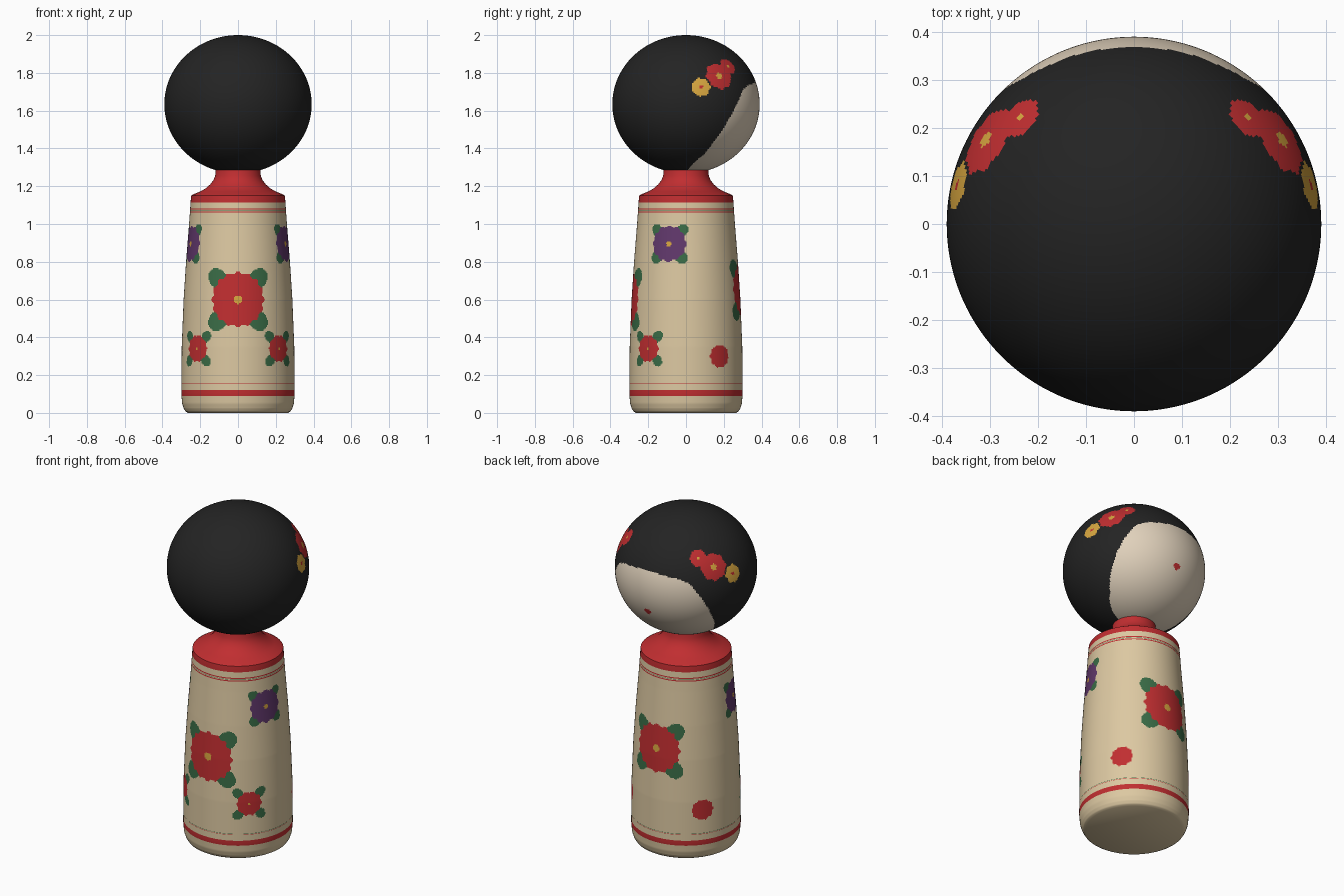
import bpy, math
from mathutils import Vector

if "Cube" in bpy.data.objects:
    bpy.data.objects.remove(bpy.data.objects["Cube"])

# ---- colours ----
COLOURS = {
    "cream_wood": (0.72, 0.58, 0.36), "red": (0.53, 0.027, 0.03),
    "green": (0.042, 0.15, 0.062), "purple": (0.12, 0.04, 0.15),
    "yellow": (0.68, 0.38, 0.05), "black": (0.017, 0.017, 0.017),
    "skin": (0.75, 0.64, 0.50)}
NAMES = list(COLOURS)
MATS = []
for n, c in COLOURS.items():
    m = bpy.data.materials.new(n)
    m.diffuse_color = (*c, 1)
    m.use_nodes = True
    m.node_tree.nodes["Principled BSDF"].inputs["Base Color"].default_value = m.diffuse_color
    MATS.append(m)


def lerp(table, x):
    """Straight-line lookup in a list of (x, value) pairs."""
    if x <= table[0][0]:
        return table[0][1]
    for (a, va), (b, vb) in zip(table, table[1:]):
        if x <= b:
            return va + (vb - va) * (x - a) / (b - a)
    return table[-1][1]


def lathe(name, profile, segs, rule):
    """Turned solid; rule(phi, centre) names each face's colour (phi 0 = front, + to right)."""
    verts, faces = [], []
    for r, z in profile:
        for j in range(segs):
            a = 2 * math.pi * j / segs
            verts.append((r * math.sin(a), -r * math.cos(a), z))
    for i in range(len(profile) - 1):
        for j in range(segs):
            k = (j + 1) % segs
            faces.append((i * segs + j, i * segs + k, (i + 1) * segs + k, (i + 1) * segs + j))
    faces.append(tuple(reversed(range(segs))))
    faces.append(tuple(range((len(profile) - 1) * segs, len(profile) * segs)))
    me = bpy.data.meshes.new(name)
    me.from_pydata(verts, [], faces)
    for m in MATS:
        me.materials.append(m)
    for p in me.polygons:
        c = p.center
        p.material_index = NAMES.index(rule(math.atan2(c.x, -c.y), c))
    ob = bpy.data.objects.new(name, me)
    bpy.context.collection.objects.link(ob)
    bpy.ops.object.select_all(action='DESELECT')
    ob.select_set(True)
    bpy.context.view_layer.objects.active = ob
    bpy.ops.object.shade_smooth_by_angle(angle=math.radians(35))
    return ob


def flower(u, v, rad, petals, colour, heart, heart_colour, leaf):
    """Colour of a flower at local (u, v), or None outside it."""
    d = math.hypot(u, v)
    if d < heart:
        return heart_colour
    if d < rad * (0.955 + 0.045 * math.cos(petals * math.atan2(v, u))):
        return colour
    if leaf and d < leaf:
        s = (abs(u) + abs(v)) / math.sqrt(2)      # along the diagonal
        t = (abs(u) - abs(v)) / math.sqrt(2)      # across it
        if ((s - 0.72 * leaf) / (0.29 * leaf)) ** 2 + (t / (0.23 * leaf)) ** 2 < 1:
            return "green"
    return None


# ---- body: tapered turned block with painted bands and flowers ----
BODY_R = [(0, 0.265), (0.008, 0.278), (0.025, 0.288), (0.05, 0.296), (0.1, 0.30), (0.35, 0.298),
          (0.6, 0.288), (0.8, 0.275), (1.0, 0.259), (1.13, 0.25), (1.15, 0.248)]
STRIPES = [(0.09, 0.12, "red"), (0.154, 0.156, "red"), (0.16, 0.162, "green"),
           (1.06, 1.066, "red"), (1.070, 1.072, "green"), (1.076, 1.082, "red"),
           (1.115, 1.2, "red")]
# angle from front, height, radius, petals, colour, heart radius, leaf reach
BODY_FLOWERS = [(0, 0.60, 0.148, 16, "red", 0.022, 0.215),
                (180, 0.65, 0.145, 16, "red", 0.022, 0.21)]
for s in (-1, 1):
    BODY_FLOWERS += [(70 * s, 0.895, 0.098, 12, "purple", 0.014, 0.135),
                     (47 * s, 0.34, 0.072, 10, "red", 0.007, 0.122),
                     (127 * s, 0.30, 0.063, 10, "red", 0, 0)]


def body_colour(phi, c):
    for lo, hi, col in STRIPES:
        if lo < c.z < hi:
            return col
    for ang, z, rad, n, col, heart, leaf in BODY_FLOWERS:
        v = c.z - z
        if abs(v) > 0.23:
            continue
        da = (phi - math.radians(ang) + math.pi) % (2 * math.pi) - math.pi
        hit = flower(da * lerp(BODY_R, c.z), v, rad, n, col, heart, "yellow", leaf)
        if hit:
            return hit
    return "cream_wood"


levels = {round(i * 1.15 / 180, 4) for i in range(181)} | {0.008, 0.025}
for lo, hi, _ in STRIPES:
    levels |= {lo, min(hi, 1.15)}
lathe("body", [(lerp(BODY_R, z), z) for z in sorted(levels)], 330, body_colour)

# ---- shoulder and neck ----
lathe("shoulder_neck", [(0.248, 1.15), (0.235, 1.158), (0.20, 1.172), (0.172, 1.188), (0.147, 1.21),
                        (0.13, 1.232), (0.121, 1.255), (0.118, 1.285)], 96, lambda p, c: "red")

# ---- head: slightly flattened ball, face towards the back ----
HR, HZ, HC = 0.39, 0.366, 1.634
# half-width of the face in degrees at each height
FACE = [(1.285, 86), (1.37, 69), (1.46, 61), (1.56, 53), (1.65, 45), (1.71, 38),
        (1.735, 28), (1.75, 12), (1.752, 0)]
# y, z, radius, petals, colour, heart radius, heart colour
HAIR_FLOWERS = [(0.175, 1.785, 0.077, 8, "red", 0.017, "yellow"),
                (0.222, 1.836, 0.048, 6, "red", 0.008, "yellow"),
                (0.08, 1.725, 0.051, 7, "yellow", 0.011, "red")]
FRAMES = []
for y, z, *rest in HAIR_FLOWERS:
    x = math.sqrt(HR ** 2 * (1 - ((z - HC) / HZ) ** 2) - y * y)
    pos = Vector((x, y, z))
    nor = Vector((x / HR ** 2, y / HR ** 2, (z - HC) / HZ ** 2)).normalized()
    right = Vector((0, 0, 1)).cross(nor).normalized()
    FRAMES.append((pos, right, nor.cross(right), rest))


def head_colour(phi, c):
    if c.z < 1.284:
        return "skin"
    off = math.pi - abs(phi)
    if math.hypot(c.x / 0.021, (c.z - 1.505) / 0.018) < 1 and c.y > 0:
        return "red"                                        # mouth
    if c.z < 1.752 and off < math.radians(lerp(FACE, c.z)):
        return "skin"
    p = Vector((abs(c.x), c.y, c.z))                        # mirrored left and right
    for pos, right, up, (rad, n, col, heart, hcol) in FRAMES:
        d = p - pos
        if d.length < 0.12:
            hit = flower(d.dot(right), d.dot(up), rad, n, col, heart, hcol, 0)
            if hit:
                return hit
    return "black"


ROWS = 150
ring = [math.pi * (i + 0.4) / (ROWS + 0.8) - math.pi / 2 for i in range(ROWS + 1)]
lathe("head", [(HR * math.cos(t), HC + HZ * math.sin(t)) for t in ring], 300, head_colour)
